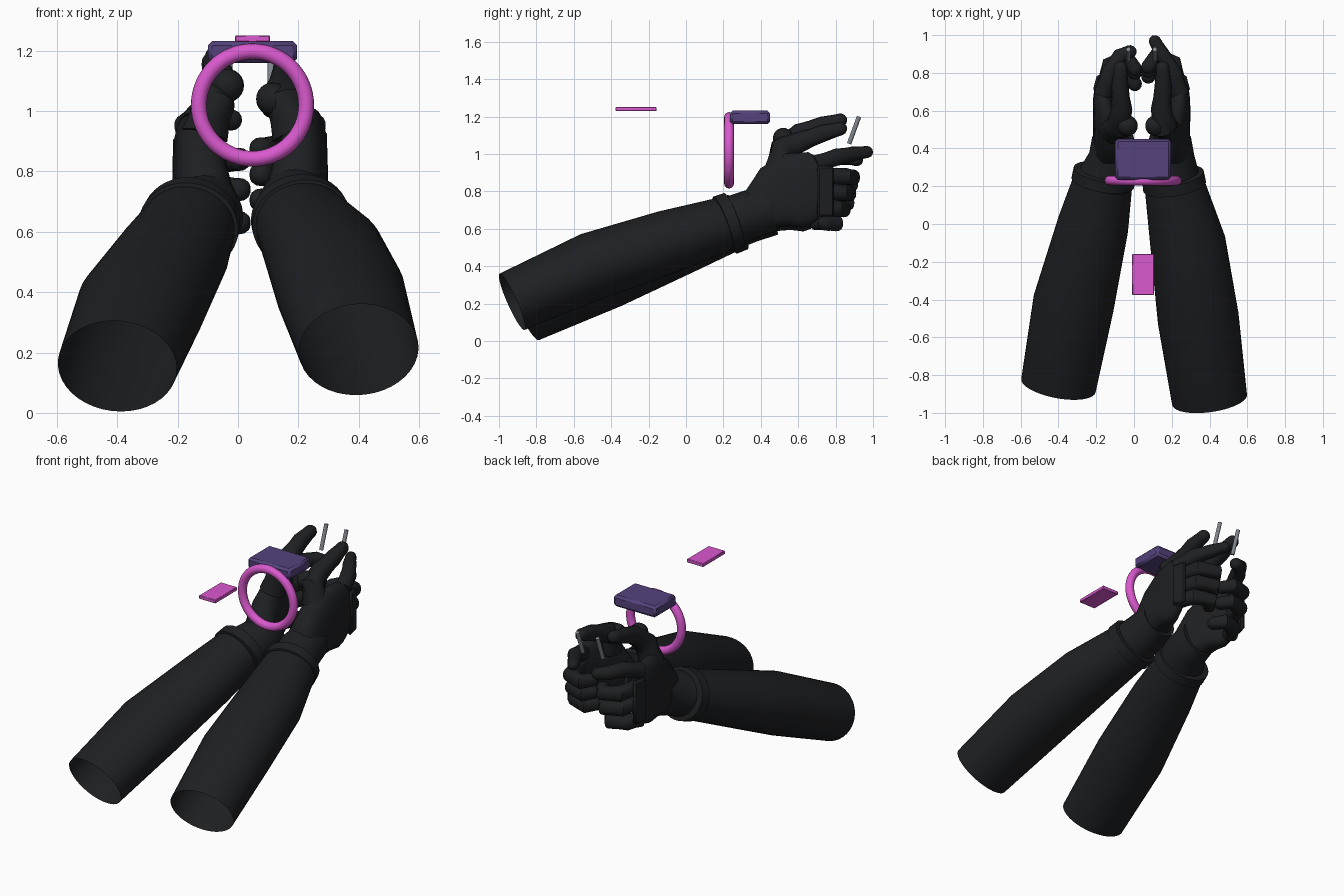
import bpy, bmesh, math
from mathutils import Vector, Matrix

if "Cube" in bpy.data.objects:
    bpy.data.objects.remove(bpy.data.objects["Cube"])


def material(name, rgb):
    m = bpy.data.materials.new(name)
    m.diffuse_color = (*rgb, 1)
    m.use_nodes = True
    m.node_tree.nodes["Principled BSDF"].inputs["Base Color"].default_value = m.diffuse_color
    return m


BLACK = material("black_fabric", (0.013, 0.014, 0.016))
PINK = material("pink", (0.70, 0.10, 0.62))
PURPLE = material("purple", (0.09, 0.055, 0.20))
STEEL = material("steel", (0.22, 0.24, 0.27))
MID = 0.04  # plane between the two hands


def finish(obj, mat, angle=40):
    obj.data.materials.append(mat)
    bpy.ops.object.select_all(action='DESELECT')
    obj.select_set(True)
    bpy.context.view_layer.objects.active = obj
    bpy.ops.object.shade_smooth_by_angle(angle=math.radians(angle))
    return obj


def loft(name, sections, caps=True, sides=32, power=1.0):
    """Skin elliptical sections (x, y, z, half width, half height) along a path."""
    bm = bmesh.new()
    pts = [Vector(s[:3]) for s in sections]
    rings = []
    for i, s in enumerate(sections):
        t = (pts[min(i + 1, len(pts) - 1)] - pts[max(i - 1, 0)]).normalized()
        side = t.cross(Vector((0, 0, 1))).normalized()
        up = side.cross(t)
        ring = []
        for k in range(sides):
            a = 2 * math.pi * k / sides
            c, d = math.cos(a), math.sin(a)
            c = math.copysign(abs(c) ** power, c)
            d = math.copysign(abs(d) ** power, d)
            ring.append(bm.verts.new(pts[i] + side * c * s[3] + up * d * s[4]))
        rings.append(ring)
    for a, b in zip(rings, rings[1:]):
        for k in range(sides):
            j = (k + 1) % sides
            bm.faces.new((a[k], a[j], b[j], b[k]))
    if caps:
        bm.faces.new(rings[0][::-1])
        bm.faces.new(rings[-1])
    bmesh.ops.recalc_face_normals(bm, faces=bm.faces)
    me = bpy.data.meshes.new(name)
    bm.to_mesh(me)
    bm.free()
    obj = bpy.data.objects.new(name, me)
    bpy.context.collection.objects.link(obj)
    return finish(obj, BLACK)


def finger(name, joints):
    """Gloved digit: joints (x, y, z, radius), narrowed between knuckles, rounded tip."""
    secs = []
    for a, b in zip(joints, joints[1:]):
        secs.append((*a, a[3]))
        m = [(p + q) / 2 for p, q in zip(a, b)]
        secs.append((*m[:3], m[3] * 0.93, m[3] * 0.93))
    a, b = Vector(joints[-2][:3]), Vector(joints[-1][:3])
    r = joints[-1][3]
    d = (b - a).normalized()
    for f, k in ((-0.9, 1), (-0.5, 0.87), (-0.2, 0.6), (0, 0.2)):
        secs.append((*(b + d * r * f), r * k, r * k))
    return loft(name, secs, sides=16, power=0.85)


def box(name, size, loc, mat, bevel, rot_z=0.0):
    bpy.ops.mesh.primitive_cube_add(size=1, location=loc, rotation=(0, 0, rot_z))
    obj = bpy.context.object
    obj.name = name
    obj.scale = size
    bpy.ops.object.transform_apply(location=False, rotation=False, scale=True)
    mod = obj.modifiers.new("bevel", 'BEVEL')
    mod.width, mod.segments = bevel, 1
    return finish(obj, mat, 25)


# forearm sleeves, open at the elbow
forearms = {
    "right": [(.40, -.93, .21, .20, .165), (.34, -.5, .40, .215, .183),
              (.285, -.1, .53, .20, .17), (.215, .2, .625, .16, .145)],
    "left": [(-.40, -.855, .155, .20, .165), (-.32, -.42, .355, .215, .183),
             (-.215, 0, .525, .188, .158), (-.165, .22, .615, .158, .145)]}
# finger rows (height, forward reach) of each hand
rows = {"right": [(.885, .89), (.80, .87), (.715, .84)],
        "left": [(.85, .88), (.75, .86), (.64, .80)]}

for side, s, dz in (("right", 1, 0), ("left", -1, -.02)):
    def P(u, y, z, *r):
        return (MID + s * u, y, z, *r)

    loft(side + "_forearm", forearms[side], caps=False, sides=40)

    # raised cuff band and glove wrist
    e = Vector(forearms[side][-1][:3])
    d = Vector((-s * .15, .93, .34)).normalized()
    cuff = [(-.025, .155, .143), (-.02, .168, .157), (.04, .165, .155), (.045, .14, .13)]
    loft(side + "_cuff", [(*(e + d * (t + .02)), w, h) for t, w, h in cuff], sides=40)
    loft(side + "_wrist", [(*e, .145, .135), P(.15, .35, .68 + dz, .13, .13),
                           P(.152, .46, .71 + dz, .11, .125)], sides=32)

    # palm and back of the hand
    loft(side + "_palm", [P(.15, .38, .70 + dz, .10, .115), P(.168, .48, .77 + dz, .088, .175),
                          P(.188, .58, .805 + dz, .070, .205), P(.202, .66, .815 + dz, .056, .195),
                          P(.205, .72, .81 + dz, .045, .16)], power=0.8)
    box(side + "_knuckle_plate", (.025, .09, .27), P(.235, .745, .80 + dz), BLACK, .01, s * .25)

    # curled fingers wrapping toward the middle
    for i, (z, y) in enumerate(rows[side]):
        finger(f"{side}_{('middle', 'ring', 'little')[i]}_finger",
               [P(.205, .69, z, .046), P(.165, y - .035, z - .005, .046),
                P(.075, y, z - .01, .043), P(.015, y - .09, z - .01, .038)])

    # index finger reaching forward
    tip = P(.055, .995, 1.015, .032) if s > 0 else P(.03, .925, .965, .035)
    finger(side + "_index_finger", [P(.205, .69, .945, .048), P(.165, .81, .985, .046),
                                    P(.115, .89, 1.0 + dz, .040), tip])

    # thumb with padded base
    tz = -.035 if s > 0 else 0.01
    finger(side + "_thumb", [P(.15, .50, .92, .075), P(.12, .52, 1.03, .068),
                             P(.105, .61, 1.10 + tz, .056), P(.115, .73, 1.145 + tz, .046),
                             P(.11, .86, 1.18 + tz, .036)])
    bpy.ops.mesh.primitive_uv_sphere_add(segments=24, ring_count=12, radius=.055,
                                         location=P(.075, .52, 1.075 + tz))
    bpy.context.object.name = side + "_thumb_pad"
    finish(bpy.context.object, BLACK)

    # thin steel rod held above the fingertips
    a, b = Vector(P(.07, .872, 1.055)), Vector(P(.07, .925, 1.20))
    bpy.ops.mesh.primitive_cylinder_add(vertices=16, radius=.012, depth=(b - a).length,
                                        location=(a + b) / 2)
    rod = bpy.context.object
    rod.name = side + "_rod"
    rod.rotation_euler = (b - a).to_track_quat('Z', 'Y').to_euler()
    finish(rod, STEEL)

# floating ring, block and plate
bpy.ops.mesh.primitive_torus_add(major_segments=64, minor_segments=16, major_radius=.178,
                                 minor_radius=.026, location=(.048, .23, 1.02),
                                 rotation=(math.pi / 2, 0, 0))
bpy.context.object.name = "sight_ring"
finish(bpy.context.object, PINK)
box("purple_block", (.296, .216, .072), (.048, .342, 1.196), PURPLE, .014)
box("pink_plate", (.115, .218, .022), (.048, -.267, 1.24), PINK, .003)
